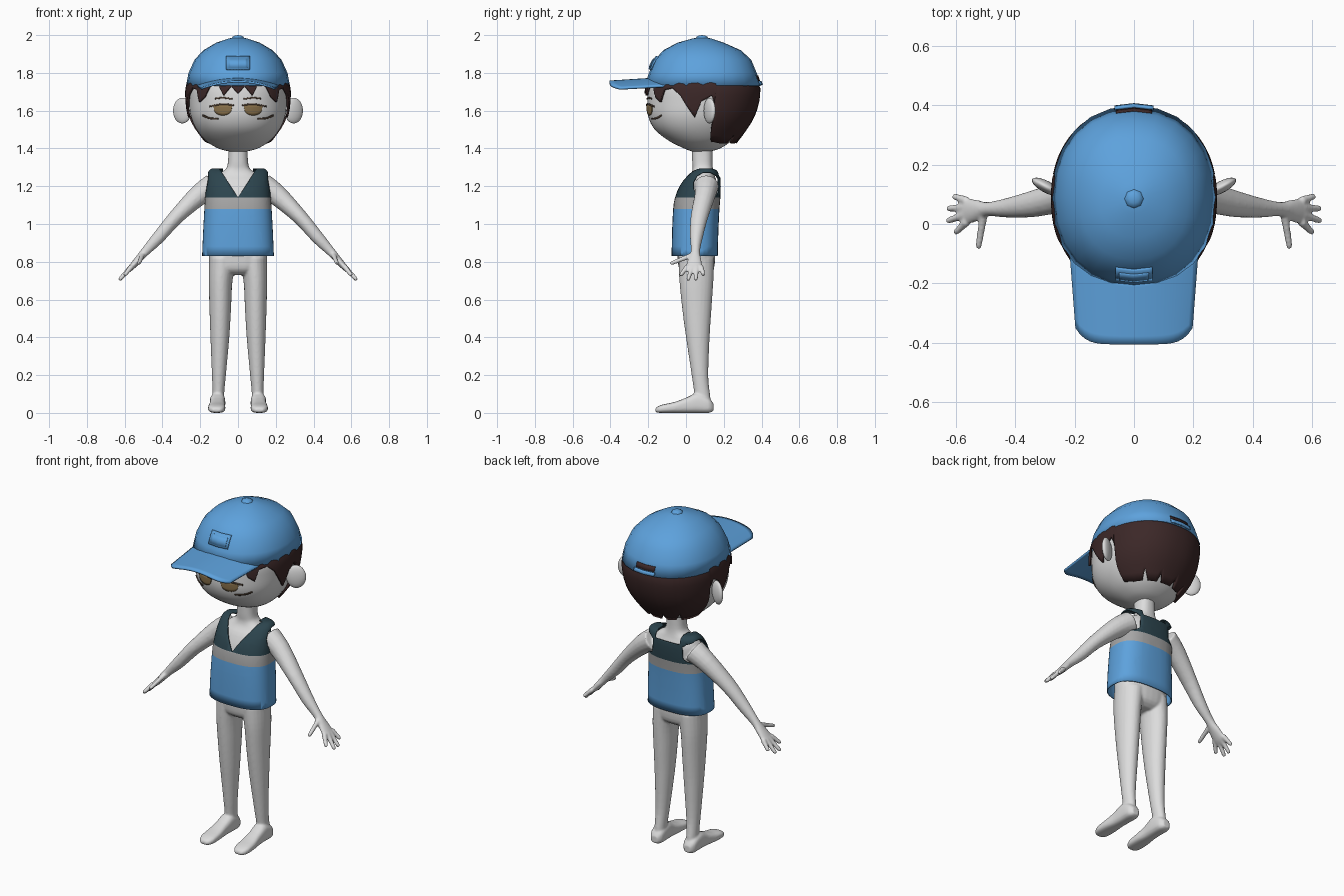
import bpy, bmesh, math
from mathutils import Vector
from mathutils.bvhtree import BVHTree

if "Cube" in bpy.data.objects:
    bpy.data.objects.remove(bpy.data.objects["Cube"])


def material(name, r, g, b):
    m = bpy.data.materials.new(name)
    m.diffuse_color = (r, g, b, 1)
    m.use_nodes = True
    m.node_tree.nodes["Principled BSDF"].inputs["Base Color"].default_value = m.diffuse_color
    return m


SKIN = material("pale_grey_skin", 0.72, 0.72, 0.72)
BLUE = material("sky_blue", 0.11, 0.36, 0.72)
GREY = material("stripe_grey", 0.38, 0.38, 0.38)
TEAL = material("dark_teal", 0.025, 0.058, 0.075)
HAIR = material("dark_brown_hair", 0.045, 0.021, 0.021)
EYE = material("amber_brown", 0.25, 0.165, 0.07)
LINE = material("lash_brown", 0.07, 0.045, 0.03)


def make(name, bm, mats, thick=0, offset=0, mirror=False, angle=50):
    """Turn a bmesh into a smooth-shaded object."""
    bmesh.ops.recalc_face_normals(bm, faces=bm.faces)
    me = bpy.data.meshes.new(name)
    bm.to_mesh(me)
    bm.free()
    for m in mats:
        me.materials.append(m)
    me.polygons.foreach_set("use_smooth", [True] * len(me.polygons))
    me.set_sharp_from_angle(angle=math.radians(angle))
    ob = bpy.data.objects.new(name, me)
    bpy.context.collection.objects.link(ob)
    if mirror:
        ob.modifiers.new("Mirror", 'MIRROR')
    if thick:
        s = ob.modifiers.new("Solidify", 'SOLIDIFY')
        s.thickness, s.offset = thick, offset
    return ob


def spline(rows, k):
    """Catmull-Rom resampling of rows of numbers."""
    out, n = [], len(rows)
    for i in range(n - 1):
        quad = (rows[max(i - 1, 0)], rows[i], rows[i + 1], rows[min(i + 2, n - 1)])
        for j in range(k):
            t = j / k
            out.append(tuple(0.5 * (2*b + (c - a)*t + (2*a - 5*b + 4*c - d)*t*t
                                    + (3*b - a - 3*c + d)*t**3) for a, b, c, d in zip(*quad)))
    return out + [tuple(rows[-1])]


def power(v, p):
    return math.copysign(abs(v) ** (2 / p), v)


def ring(c, u, v, n=24, p=2):
    angles = [2 * math.pi * i / n for i in range(n)]
    return [c + u * power(math.cos(a), p) + v * power(math.sin(a), p) for a in angles]


def level(row, n=24, p=2.2):
    """Horizontal ring from (z, centre x, half width, front y, back y)."""
    z, cx, a, y0, y1 = row
    return ring(Vector((cx, (y0 + y1) / 2, z)), Vector((a, 0, 0)), Vector((0, (y1 - y0) / 2, 0)), n, p)


def loft(bm, rings, start=True, end=True):
    loops = [[bm.verts.new(p) for p in r] for r in rings]
    n = len(loops[0])
    for a, b in zip(loops, loops[1:]):
        for i in range(n):
            bm.faces.new((a[i], a[(i + 1) % n], b[(i + 1) % n], b[i]))
    if start:
        bm.faces.new(loops[0][::-1])
    if end:
        bm.faces.new(loops[-1])


def sheet(bm, grid):
    vs = [[bm.verts.new(p) for p in row] for row in grid]
    for a, b in zip(vs, vs[1:]):
        for i in range(len(a) - 1):
            bm.faces.new((a[i], a[i + 1], b[i + 1], b[i]))


def limb(bm, rows, side, k=3, n=16):
    """Tube through (x, y, z, half width, half thickness)."""
    rows = spline(rows, k)
    pts = [Vector((side * r[0], r[1], r[2])) for r in rows]
    rings = []
    for i, r in enumerate(rows):
        t = (pts[min(i + 1, len(pts) - 1)] - pts[max(i - 1, 0)]).normalized()
        ref = Vector((0, 1, 0)) if abs(t.y) < 0.75 else Vector((1, 0, 0))
        v = t.cross(ref).normalized()
        rings.append(ring(pts[i], v.cross(t) * r[3], v * r[4], n))
    loft(bm, rings)


# Body: torso with neck, arms, hands, legs and feet fused by a remesh
bm = bmesh.new()
torso = [(0.73, 0, .10, 0, .11), (0.76, 0, .145, -.035, .145), (0.83, 0, .155, -.045, .155),
         (0.95, 0, .155, -.045, .15), (1.08, 0, .155, -.045, .16), (1.15, 0, .15, -.035, .165),
         (1.22, 0, .14, -.005, .163), (1.26, 0, .11, .025, .15), (1.29, 0, .066, .035, .143),
         (1.33, 0, .053, .033, .14), (1.43, 0, .05, .03, .14)]
loft(bm, [level(r, 32, 2.4) for r in spline(torso, 3)])
leg = [(.82, .08, .073, -.04, .15), (.70, .092, .063, -.035, .145), (.55, .094, .057, -.02, .135),
       (.40, .096, .05, 0, .125), (.20, .101, .037, .03, .118), (.10, .104, .031, .043, .127), (.03, .106, .033, .04, .135)]
foot = [(.145, .108, .02, .01, .05), (.12, .108, .038, 0, .08), (.06, .108, .041, 0, .105), (0, .11, .04, 0, .08),
        (-.06, .112, .045, 0, .058), (-.12, .113, .045, 0, .045), (-.15, .113, .034, .001, .034), (-.162, .113, .02, .006, .024)]
arm = [(.13, .11, 1.205, .065, .065), (.21, .10, 1.15, .055, .055), (.33, .07, 1.035, .046, .04),
       (.42, .055, .93, .034, .034), (.49, .05, .855, .024, .024), (.525, .046, .815, .035, .02),
       (.565, .043, .77, .044, .016), (.585, .045, .75, .036, .010)]
fingers = [((.563, .008, .775), (.602, -.03, .727)), ((.566, .032, .772), (.63, .01, .703)),
           ((.566, .056, .772), (.628, .052, .703)), ((.563, .078, .775), (.608, .094, .728)),
           ((.505, .04, .838), (.525, -.083, .79))]
for side in (-1, 1):
    loft(bm, [level((r[0], side * r[1]) + r[2:], 24, 2) for r in spline(leg, 4)])
    loft(bm, [ring(Vector((side * cx, y, (z0 + z1) / 2)), Vector((w, 0, 0)), Vector((0, 0, (z1 - z0) / 2)), 24, 2.8)
              for y, cx, w, z0, z1 in spline(foot, 3)])
    limb(bm, arm, side)
    for base, tip in fingers:
        a, b = Vector(base), Vector(tip)
        limb(bm, [(*a.lerp(b, t), w, w) for t, w in ((0, .015), (.5, .0125), (.9, .011), (1, .007))], side, 2, 10)
body = make("body", bm, [SKIN])
mod = body.modifiers.new("Fuse", 'REMESH')
mod.mode, mod.voxel_size, mod.use_smooth_shade = 'VOXEL', 0.006, True
mod = body.modifiers.new("Soften", 'SMOOTH')
mod.factor, mod.iterations = 0.5, 4

# Sleeveless vest: closed loft, cut along planes, then openings removed
bm = bmesh.new()
vest = [(.83, 0, .187, -.073, .165), (.95, 0, .182, -.071, .168), (1.08, 0, .175, -.065, .174), (1.14, 0, .171, -.055, .179),
        (1.20, 0, .166, -.032, .181), (1.25, 0, .161, .003, .178), (1.28, 0, .152, .035, .168), (1.292, 0, .135, .07, .14)]
loft(bm, [level(r, 48, 2.6) for r in spline(vest, 2)], start=False)
hole_y, hole_z, hole_r, slope = .11, 1.203, .069, .65
normals = [Vector((0, math.cos(i * math.pi / 6), math.sin(i * math.pi / 6))) for i in range(12)]
centre = Vector((0, hole_y, hole_z))
cuts = [((0, 0, z), (0, 0, 1)) for z in (1.08, 1.14, 1.25)]
cuts += [((0, 0, 1.14), (s, 0, -slope)) for s in (-1, 1)] + [((s * .08, 0, 0), (1, 0, 0)) for s in (-1, 1)]
cuts += [((0, .09, 0), (0, 1, 0))] + [(centre + d * hole_r, d) for d in normals]
for co, no in cuts:
    bmesh.ops.bisect_plane(bm, geom=bm.verts[:] + bm.edges[:] + bm.faces[:], dist=1e-5,
                           plane_co=co, plane_no=Vector(no).normalized())
gone = []
for f in bm.faces:
    c = f.calc_center_median()
    neck = abs(c.x) < slope * (c.z - 1.14) if c.y < .09 else (c.z > 1.25 and abs(c.x) < .08)
    armhole = abs(c.x) > .1 and all((c - centre).dot(d) < hole_r for d in normals)
    if neck or armhole:
        gone.append(f)
    f.material_index = 0 if c.z < 1.08 else 1 if c.z < 1.14 else 2
bmesh.ops.delete(bm, geom=gone, context='FACES')
make("vest", bm, [BLUE, GREY, TEAL], thick=.006)

# Head
bm = bmesh.new()
head = [(1.385, 0, .05, .03, .13), (1.40, 0, .105, -.01, .18), (1.44, 0, .17, -.09, .24), (1.50, 0, .22, -.165, .29),
        (1.57, 0, .25, -.20, .33), (1.65, 0, .26, -.205, .355), (1.73, 0, .26, -.197, .365), (1.82, 0, .23, -.16, .34), (1.90, 0, .16, -.08, .25)]
loft(bm, [level(r, 48) for r in spline(head, 4)])
head_tree = BVHTree.FromBMesh(bm)
make("head", bm, [SKIN])

# Ears: flattened balls swept back
bm = bmesh.new()
bmesh.ops.create_uvsphere(bm, u_segments=20, v_segments=12, radius=1)
for v in bm.verts:
    x, y, z = v.co
    x, y = x * .055, y * .02
    v.co = (.295 + x * .88 - y * .47, .125 + x * .47 + y * .88, 1.6 + z * .068)
make("ears", bm, [SKIN], mirror=True)

# Hair: shell round the head with a jagged lower edge given by angle from the front
shell = spline([(1.42, 0, .16, -.09, .255), (1.50, 0, .226, -.178, .315), (1.57, 0, .26, -.212, .357),
                (1.65, 0, .272, -.217, .382), (1.73, 0, .27, -.207, .385), (1.80, 0, .235, -.17, .34)], 6)
hem = [(0, 1.69), (6, 1.73), (14, 1.68), (20, 1.735), (30, 1.735), (38, 1.67), (46, 1.645), (50, 1.71), (60, 1.72),
       (70, 1.68), (78, 1.62), (86, 1.565), (90, 1.65), (98, 1.68), (102, 1.64), (104, 1.44), (120, 1.43), (136, 1.43),
       (142, 1.48), (146, 1.43), (162, 1.43), (168, 1.47), (172, 1.43), (180, 1.43)]


def lookup(rows, x):
    for a, b in zip(rows, rows[1:]):
        if x <= b[0]:
            t = max(0, (x - a[0]) / (b[0] - a[0]))
            return [p + (q - p) * t for p, q in zip(a, b)]
    return list(rows[-1])


grid = []
for deg in range(-180, 181, 2):
    bottom, column = lookup(hem, abs(deg))[1], []
    for i in range(11):
        z, cx, a, y0, y1 = lookup(shell, 1.79 + (bottom - 1.79) * i / 10)
        s, c = math.sin(math.radians(deg)), math.cos(math.radians(deg))
        column.append((a * power(s, 2.2), (y0 + y1) / 2 - (y1 - y0) / 2 * power(c, 2.2), z))
    grid.append(column)
bm = bmesh.new()
sheet(bm, grid)
bmesh.ops.remove_doubles(bm, verts=bm.verts, dist=1e-5)
make("hair", bm, [HAIR], thick=.012)

# Cap crown
bm = bmesh.new()
crown = [(1.733, 0, .275, -.218, .398), (1.80, 0, .262, -.196, .374), (1.87, 0, .23, -.165, .345), (1.92, 0, .183, -.12, .29),
         (1.96, 0, .115, -.045, .20), (1.982, 0, .05, .035, .135), (1.987, 0, .02, .065, .105)]
loft(bm, [level(r, 24) for r in crown], start=False)
cap_tree = BVHTree.FromBMesh(bm)
make("cap_crown", bm, [BLUE], thick=.008, offset=-1)

# Cap brim: arched sheet with rounded front corners
grid = []
for j in range(9):
    v = j / 8
    row = []
    for i in range(25):
        u = i / 12 - 1
        back, front = -.185 + .09 * u * u, -.405 + .055 * abs(u) ** 6
        row.append((u * (.215 - .02 * v), back + (front - back) * v, 1.768 - .014 * v - .038 * u * u))
    grid.append(row)
bm = bmesh.new()
sheet(bm, grid)
make("cap_brim", bm, [BLUE], thick=.011)

# Cap top button
bm = bmesh.new()
bmesh.ops.create_uvsphere(bm, u_segments=8, v_segments=6, radius=1)
for v in bm.verts:
    v.co = (v.co.x * .032, .085 + v.co.y * .032, 1.985 + v.co.z * .015)
make("cap_button", bm, [BLUE])


def decal(name, tree, columns, mat, lift, thick=.005, rows=3, facing=-1, mirror=True):
    """Thin plate laid on a surface from (x, top z, bottom z) columns."""
    grid = []
    for x, top, bottom in columns:
        line = []
        for i in range(rows):
            z = top + (bottom - top) * i / (rows - 1)
            hit = tree.ray_cast(Vector((x, 3 * facing, z)), Vector((0, -facing, 0)))[0]
            line.append((x, hit.y + lift * facing, z))
        grid.append(line)
    bm = bmesh.new()
    sheet(bm, grid)
    make(name, bm, [mat], thick, 0, mirror)


def stroke(points, half):
    return [(x, z + half, z - half) for x, z in spline(points, 4)]


# Half-closed eyes, lids, brows and lower creases
iris = [(.08 - .048 * math.cos(math.pi * i / 12), 1.632, 1.628 - .053 * math.sin(math.pi * i / 12) ** .6) for i in range(13)]
decal("irises", head_tree, iris, EYE, .003, rows=5)
decal("upper_lids", head_tree, stroke([(.022, 1.628), (.08, 1.635), (.15, 1.622)], .004), LINE, .005)
decal("eyebrows", head_tree, stroke([(.03, 1.662), (.08, 1.668), (.12, 1.664)], .004), LINE, .003)
decal("lower_creases", head_tree, stroke([(.105, 1.557), (.15, 1.56), (.185, 1.575)], .004), LINE, .003)


# Cap front patch, back opening and strap
def box(half, top, bottom):
    return [(half * (i / 4 - 1), top, bottom) for i in range(9)]


decal("patch_base", cap_tree, box(.062, 1.887, 1.818), BLUE, .006, .009, mirror=False)
decal("patch_face", cap_tree, box(.05, 1.876, 1.829), BLUE, .012, .006, mirror=False)
decal("back_opening", cap_tree, box(.06, 1.785, 1.757), HAIR, .001, .004, facing=1, mirror=False)
decal("back_strap", cap_tree, box(.066, 1.756, 1.736), BLUE, .006, .009, facing=1, mirror=False)
